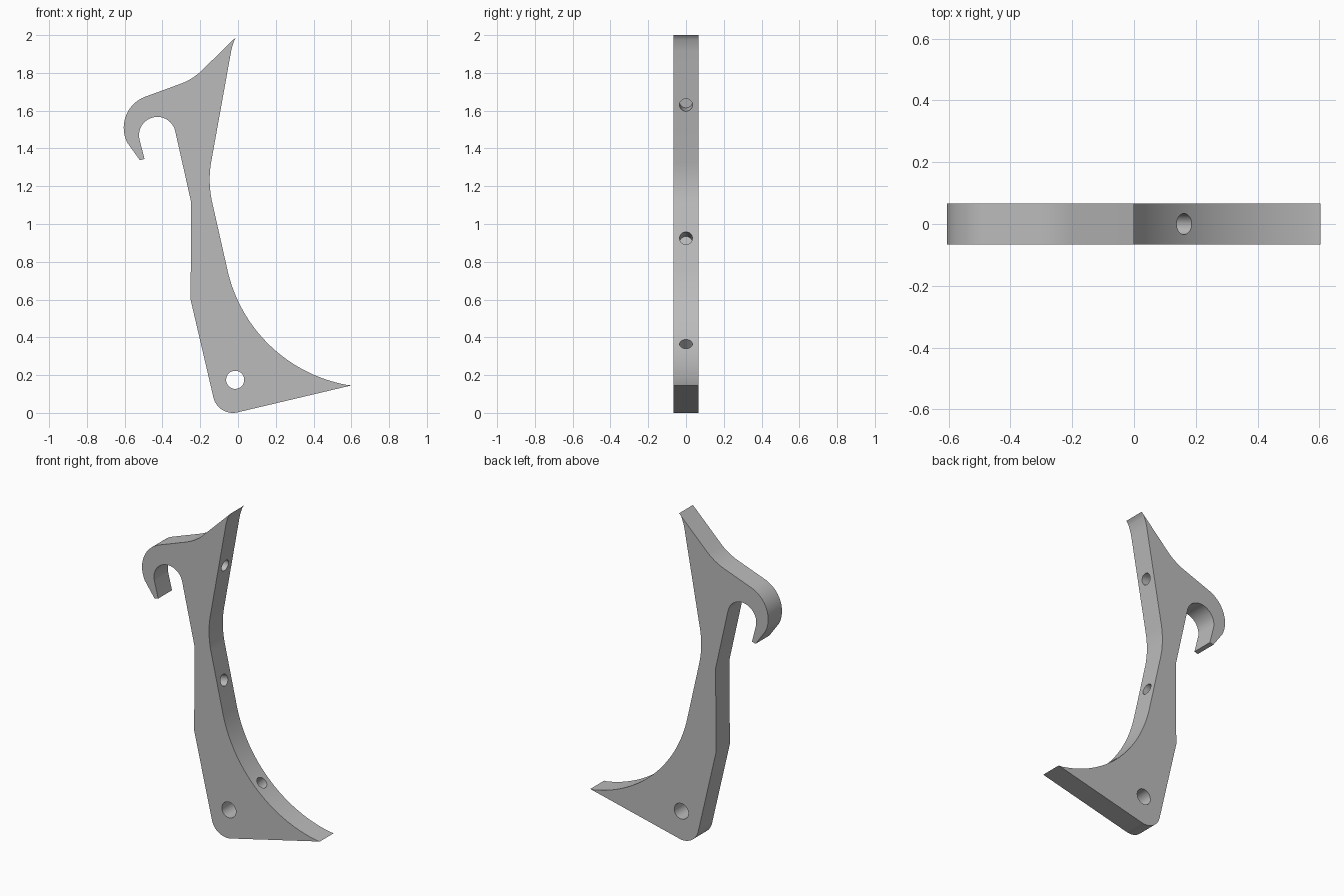
import bpy, bmesh
from math import sin, cos, radians, pi
from mathutils import Vector, Matrix

if "Cube" in bpy.data.objects:
    bpy.data.objects.remove(bpy.data.objects["Cube"])

HALF = 0.067  # half of the plate thickness


def arc(cx, cz, r, start, end, steps):
    """Points on an arc, angles in degrees."""
    angles = [radians(start + (end - start) * i / steps) for i in range(steps + 1)]
    return [(cx + r * cos(a), cz + r * sin(a)) for a in angles]


def drill(name, start, direction, depth, radius):
    """Hidden cylinder from start along direction, cut out of the bracket."""
    bm = bmesh.new()
    direction = Vector(direction).normalized()
    turn = direction.to_track_quat('Z', 'Y').to_matrix().to_4x4()
    place = Matrix.Translation(Vector(start) + direction * depth / 2) @ turn
    bmesh.ops.create_cone(bm, cap_ends=True, segments=40, radius1=radius,
                          radius2=radius, depth=depth, matrix=place)
    mesh = bpy.data.meshes.new(name)
    bm.to_mesh(mesh)
    bm.free()
    cutter = bpy.data.objects.new(name, mesh)
    bpy.context.collection.objects.link(cutter)
    cutter.hide_render = True
    cutter.hide_set(True)
    mod = bracket.modifiers.new(name, 'BOOLEAN')
    mod.operation = 'DIFFERENCE'
    mod.solver = 'EXACT'
    mod.object = cutter
    return cutter


# Outline, running from the top tip down the hook side and back up
outline = [(0, 2)]
outline += arc(-0.421, 2.054, 0.333, 312, 290, 8)      # hollow above the hook
outline += arc(-0.43, 1.51, 0.175, 110, 207, 24)       # outside of the hook
outline += [(-0.52, 1.338), (-0.495, 1.344)]           # hook end
outline += arc(-0.427, 1.47, 0.097, 193, 12, 32)       # inside of the hook
outline += [(-0.248, 1.115), (-0.251, 0.6)]            # straight rear edge
outline += arc(-0.027, 0.106, 0.106, 193, 283, 20)     # rounded heel
outline += [(0.603, 0.146)]                            # toe
outline += arc(0.72, 0.93, 0.795, 260, 193, 40)        # large curved front
outline += arc(0.4, 1.235, 0.55, 193, 170, 12)         # neck
outline += arc(0.268, 1.856, 0.31, 170, 155, 6)        # flare below the tip

# Plate
bm = bmesh.new()
face = bm.faces.new([bm.verts.new((x, -HALF, z)) for x, z in outline])
grown = bmesh.ops.extrude_face_region(bm, geom=[face])
bmesh.ops.translate(bm, vec=(0, 2 * HALF, 0),
                    verts=[v for v in grown["geom"] if isinstance(v, bmesh.types.BMVert)])
bmesh.ops.recalc_face_normals(bm, faces=bm.faces)
mesh = bpy.data.meshes.new("bracket")
bm.to_mesh(mesh)
bm.free()
bracket = bpy.data.objects.new("bracket", mesh)
bpy.context.collection.objects.link(bracket)

# Pivot hole through the heel, and blind holes square to the curved edge
cutters = [drill("pivot_hole", (-0.015, -0.2, 0.175), (0, 1, 0), 0.4, 0.048)]
for name, x, z, angle in (("upper_hole", -0.088, 1.63, -10),
                          ("middle_hole", -0.095, 0.925, 13),
                          ("lower_hole", 0.16, 0.362, 45)):
    out = Vector((cos(radians(angle)), 0, sin(radians(angle))))
    cutters.append(drill(name, Vector((x, 0, z)) + out * 0.05, -out, 0.155, 0.034))

# Bake the holes, then remove the helpers
bpy.context.view_layer.objects.active = bracket
bracket.select_set(True)
for mod in list(bracket.modifiers):
    bpy.ops.object.modifier_apply(modifier=mod.name)
for cutter in cutters:
    bpy.data.objects.remove(cutter)
bpy.ops.object.shade_smooth_by_angle(angle=radians(30))

# Plain grey
grey = bpy.data.materials.new("plain_grey")
grey.use_nodes = True
colour = (0.5, 0.5, 0.5, 1)
grey.diffuse_color = colour
grey.node_tree.nodes["Principled BSDF"].inputs["Base Color"].default_value = colour
bracket.data.materials.clear()
bracket.data.materials.append(grey)
